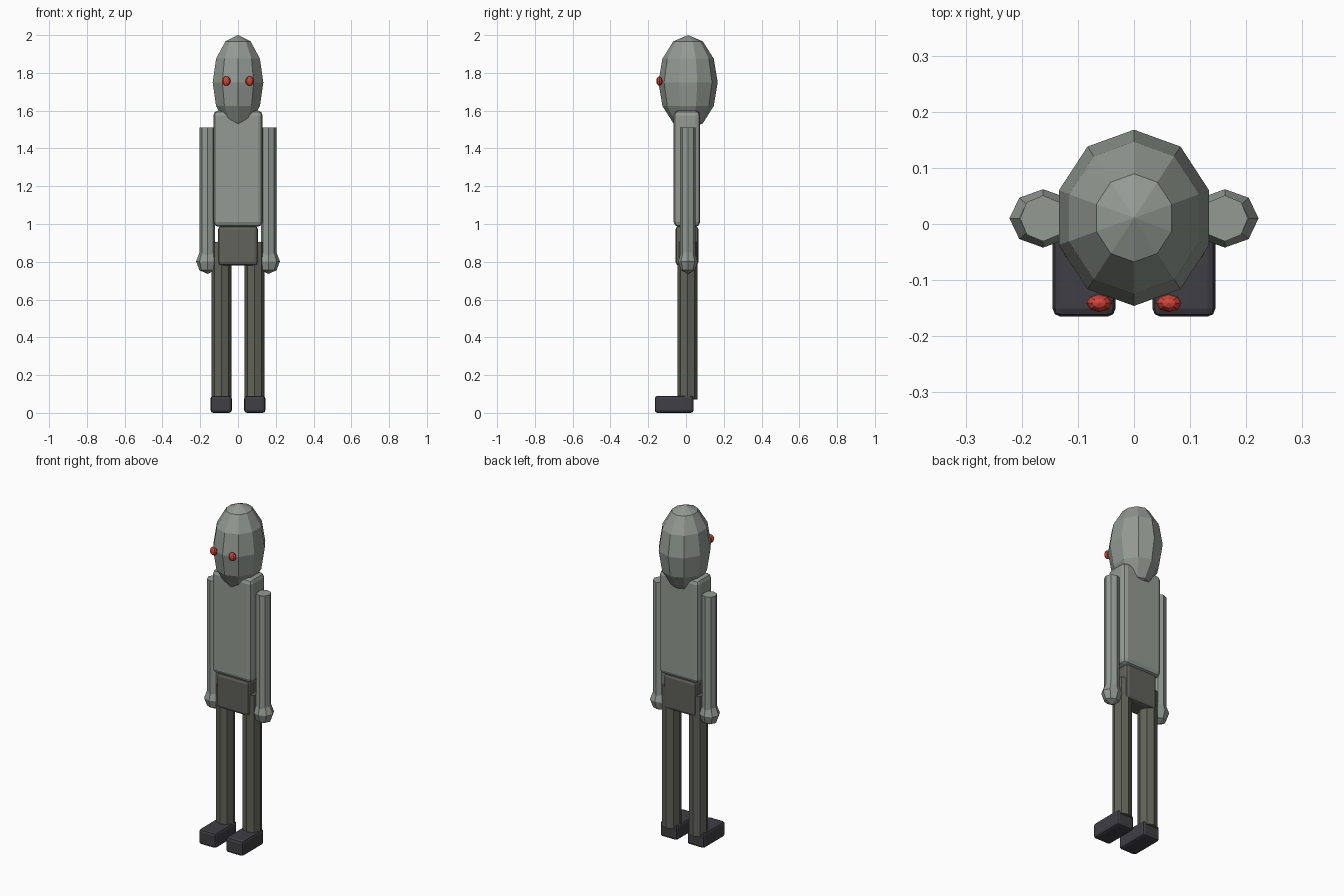
import bpy

default = bpy.data.objects.get("Cube")
if default:
    bpy.data.objects.remove(default, do_unlink=True)


def material(name, rgb):
    mat = bpy.data.materials.new(name)
    mat.use_nodes = True
    mat.diffuse_color = (*rgb, 1)
    mat.node_tree.nodes["Principled BSDF"].inputs["Base Color"].default_value = (*rgb, 1)
    return mat


skin = material("grey green skin", (0.29, 0.325, 0.29))
cloth = material("dark olive cloth", (0.12, 0.122, 0.1))
leather = material("charcoal leather", (0.05, 0.05, 0.058))
red = material("red eye", (0.65, 0.06, 0.04))


def finish(name, mat, scale):
    obj = bpy.context.object
    obj.name = name
    obj.scale = scale
    bpy.ops.object.transform_apply(location=False, rotation=False, scale=True)
    obj.data.materials.append(mat)
    return obj


def ball(name, mat, centre, radii, segments, rings):
    bpy.ops.mesh.primitive_uv_sphere_add(segments=segments, ring_count=rings, radius=1, location=centre)
    return finish(name, mat, radii)


def limb(name, mat, x, y, bottom, top, radius):
    bpy.ops.mesh.primitive_cylinder_add(vertices=8, radius=radius, depth=top - bottom,
                                        location=(x, y, (top + bottom) / 2))
    return finish(name, mat, (1, 1, 1))


def block(name, mat, centre, size, bevel):
    bpy.ops.mesh.primitive_cube_add(size=1, location=centre)
    obj = finish(name, mat, size)
    mod = obj.modifiers.new("rounded edges", "BEVEL")
    mod.width = bevel
    mod.segments = 2
    return obj


# Head and body
ball("head", skin, (0, 0.011, 1.75), (0.141, 0.157, 0.25), 10, 6)
block("torso", skin, (0, 0.005, 1.293), (0.26, 0.14, 0.615), 0.025)
block("pelvis", cloth, (0, 0.005, 0.885), (0.21, 0.12, 0.21), 0.018)

# Paired parts
for side, s in (("left", 1), ("right", -1)):
    ball(side + "_eye", red, (s * 0.062, -0.141, 1.757), (0.023, 0.016, 0.025), 8, 6)
    limb(side + "_arm", skin, s * 0.162, 0.01, 0.8, 1.51, 0.041)
    ball(side + "_hand", skin, (s * 0.162, 0.01, 0.802), (0.06, 0.052, 0.066), 8, 4)
    limb(side + "_leg", cloth, s * 0.088, 0.008, 0.07, 0.905, 0.053)
    block(side + "_foot", leather, (s * 0.089, -0.0625, 0.045), (0.112, 0.205, 0.09), 0.014)
